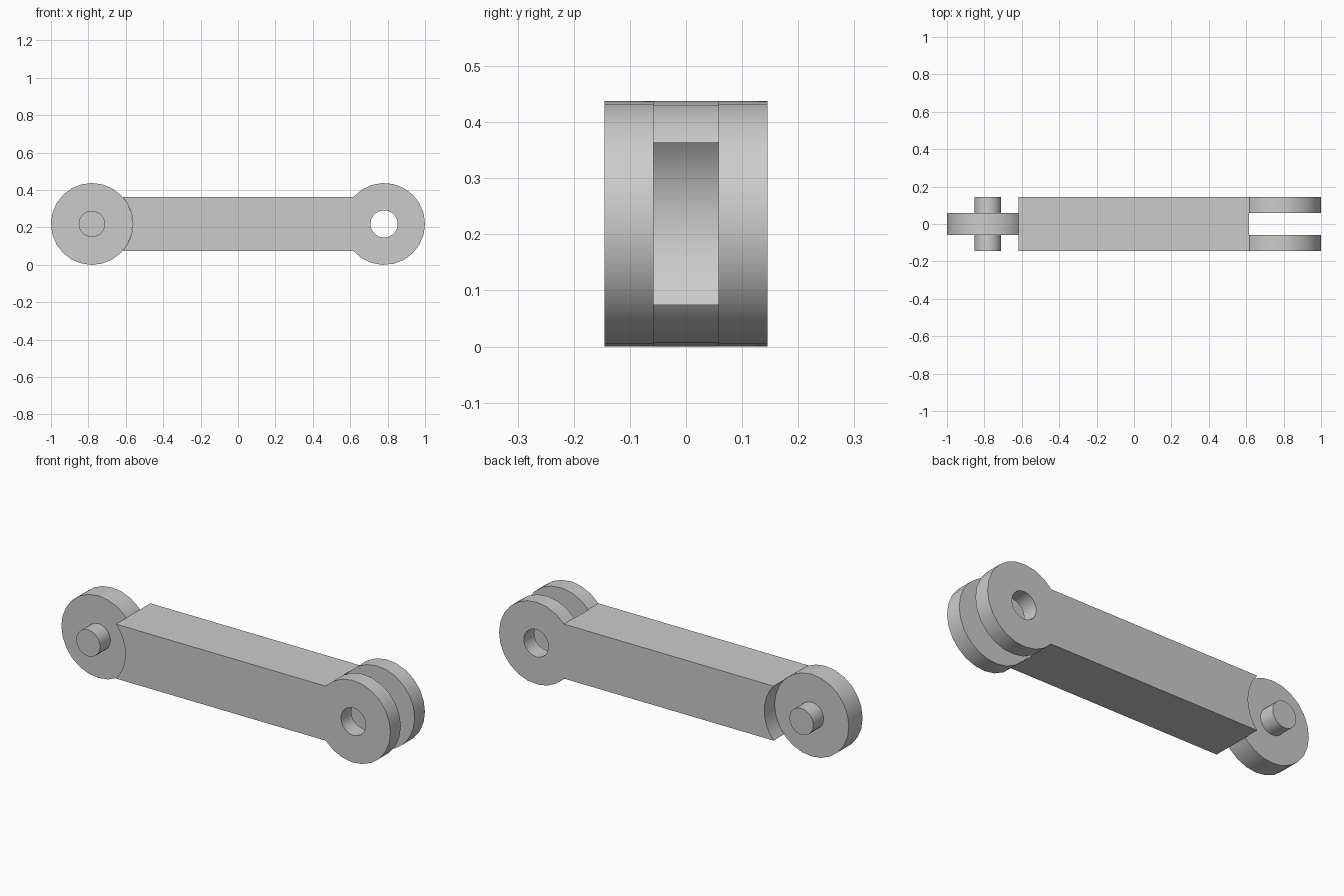
import bpy, bmesh
from math import cos, sin, pi, asin, radians

cube = bpy.data.objects.get("Cube")
if cube:
    bpy.data.objects.remove(cube)

R = 0.2188           # radius of the round ends
PIVOT = 0.7812       # distance of each pivot from the centre
HALF_W = 0.145       # half width of the arm
HALF_H = 0.145       # half height of the arm
TONGUE = 0.058       # half thickness of the tongue

metal = bpy.data.materials.new("plain grey")
metal.use_nodes = True
grey = (0.6, 0.6, 0.6, 1)
metal.diffuse_color = grey
metal.node_tree.nodes["Principled BSDF"].inputs["Base Color"].default_value = grey


def arc(cx, radius, start, end, steps):
    """Points of an arc in the xz plane around a pivot."""
    angles = [start + (end - start) * i / steps for i in range(steps + 1)]
    return [(cx + radius * cos(a), R + radius * sin(a)) for a in angles]


def prism(name, profile, half):
    """Extrude an xz profile along y, symmetric about y = 0."""
    bm = bmesh.new()
    face = bm.faces.new([bm.verts.new((x, -half, z)) for x, z in profile])
    moved = bmesh.ops.extrude_face_region(bm, geom=[face])["geom"]
    bmesh.ops.translate(bm, vec=(0, 2 * half, 0),
                        verts=[v for v in moved if isinstance(v, bmesh.types.BMVert)])
    bmesh.ops.recalc_face_normals(bm, faces=bm.faces)
    mesh = bpy.data.meshes.new(name)
    bm.to_mesh(mesh)
    bm.free()
    mesh.materials.append(metal)
    obj = bpy.data.objects.new(name, mesh)
    bpy.context.collection.objects.link(obj)
    return obj


def disc(name, cx, radius, half, sides):
    return prism(name, arc(cx, radius, 0, 2 * pi, sides)[:-1], half)


def cut(target, cutter):
    mod = target.modifiers.new("cut", "BOOLEAN")
    mod.operation = "DIFFERENCE"
    mod.solver = "EXACT"
    mod.object = cutter
    bpy.context.view_layer.objects.active = target
    bpy.ops.object.modifier_apply(modifier=mod.name)
    bpy.data.objects.remove(cutter)


# Arm with a hollowed end and a rounded fork end
corner = asin(HALF_H / R)
outline = (arc(PIVOT, R, corner - pi, pi - corner, 18)
           + arc(-PIVOT, R, corner, -corner, 8))
arm = prism("fork_arm", outline, HALF_W)
cut(arm, disc("slot_cutter", PIVOT, R + 0.0026, TONGUE, 32))
cut(arm, disc("hole_cutter", PIVOT, 0.073, 0.3, 20))

# Round tongue and the pin through it
tongue = disc("tongue_disc", -PIVOT, R, TONGUE, 24)
pin = disc("pivot_pin", -PIVOT, 0.0705, HALF_W, 20)

# Smooth the round sides and keep the rims sharp
bpy.ops.object.select_all(action="DESELECT")
for part in (arm, tongue, pin):
    part.select_set(True)
bpy.context.view_layer.objects.active = arm
bpy.ops.object.shade_smooth_by_angle(angle=radians(30))
